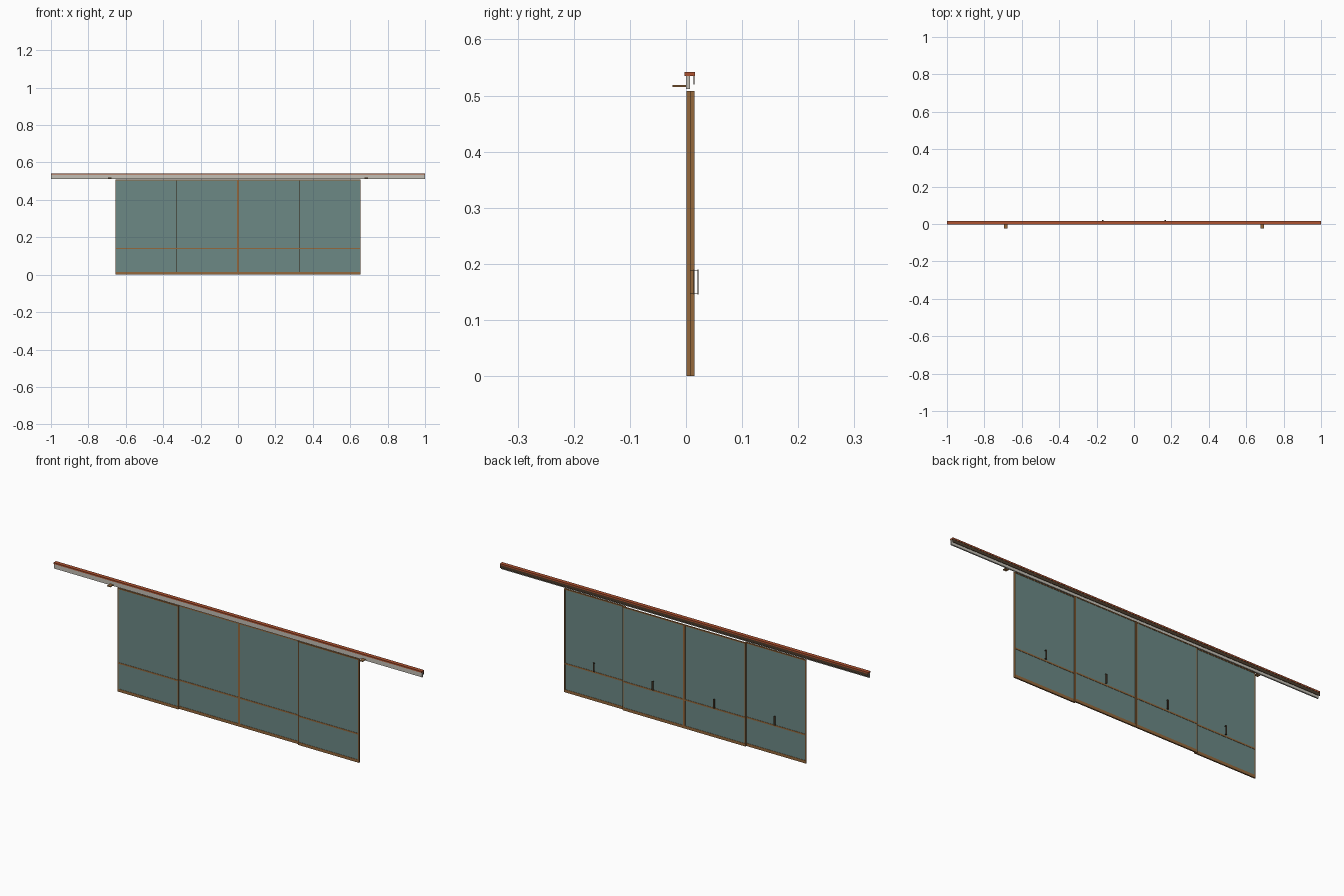
import bpy, bmesh
from mathutils import Matrix, Vector

if "Cube" in bpy.data.objects:
    bpy.data.objects.remove(bpy.data.objects["Cube"])

def material(name, rgb):
    m = bpy.data.materials.new(name)
    m.diffuse_color = (*rgb, 1)
    m.use_nodes = True
    m.node_tree.nodes["Principled BSDF"].inputs["Base Color"].default_value = m.diffuse_color
    return m

GLASS = material("tinted glass", (0.15, 0.25, 0.235))
WOOD = material("brown frame", (0.30, 0.14, 0.045))
RED = material("red brown cap", (0.42, 0.085, 0.03))
GREY = material("pale grey rail", (0.55, 0.52, 0.46))
DARK = material("dark handle", (0.07, 0.045, 0.025))

def boxes(name, mat, spans):
    """One object from boxes given as (x0, x1, y0, y1, z0, z1)."""
    bm = bmesh.new()
    for x0, x1, y0, y1, z0, z1 in spans:
        c = Vector((x0 + x1, y0 + y1, z0 + z1)) / 2
        s = Matrix.Diagonal((x1 - x0, y1 - y0, z1 - z0, 1))
        bmesh.ops.create_cube(bm, size=1, matrix=Matrix.Translation(c) @ s)
    me = bpy.data.meshes.new(name)
    bm.to_mesh(me)
    bm.free()
    me.materials.append(mat)
    ob = bpy.data.objects.new(name, me)
    bpy.context.collection.objects.link(ob)
    return ob

TOP = 0.508

def door(name, x0, x1, y0):
    y1, w = y0 + 0.0068, 0.005
    # frame: two stiles, bottom, middle and top rails
    boxes(name + "_frame", WOOD, [
        (x0, x0 + w, y0, y1, 0, TOP),
        (x1 - w, x1, y0, y1, 0, TOP),
        (x0 + w, x1 - w, y0, y1, 0, 0.014),
        (x0 + w, x1 - w, y0, y1, 0.137, 0.144),
        (x0 + w, x1 - w, y0, y1, TOP - w, TOP)])
    # lower and upper panes
    ym = (y0 + y1) / 2
    boxes(name + "_glass", GLASS, [
        (x0 + w, x1 - w, ym - 0.002, ym + 0.002, a, b)
        for a, b in ((0.014, 0.137), (0.144, TOP - w))])
    # pull handle on the back, with thin end posts
    c, yh = (x0 + x1) / 2, y0 + 0.0122
    boxes(name + "_handle", DARK, [
        (c - 0.004, c + 0.004, yh, yh + 0.002, 0.145, 0.19),
        (c - 0.003, c + 0.003, y1, yh, 0.147, 0.148),
        (c - 0.003, c + 0.003, y1, yh, 0.187, 0.188)])

# outer doors run in front of the inner pair
door("left_outer_door", -0.656, -0.325, 0.001)
door("right_outer_door", 0.325, 0.656, 0.001)
door("left_inner_door", -0.334, -0.0005, 0.008)
door("right_inner_door", 0.0005, 0.334, 0.008)

# overhead track
boxes("track_cap", RED, [(-1, 1, -0.003, 0.016, 0.535, 0.542)])
boxes("track_web", GREY, [(-1, 1, 0, 0.007, 0.512, 0.535)])
boxes("track_back_lip", DARK, [(-1, 1, 0.0135, 0.015, 0.52, 0.535)])

# end stops sticking out to the front
for side, s in (("left", -1), ("right", 1)):
    boxes(side + "_stop", WOOD, [
        (s * 0.685 - 0.009, s * 0.685 + 0.009, -0.024, 0.001, 0.515, 0.519)])
